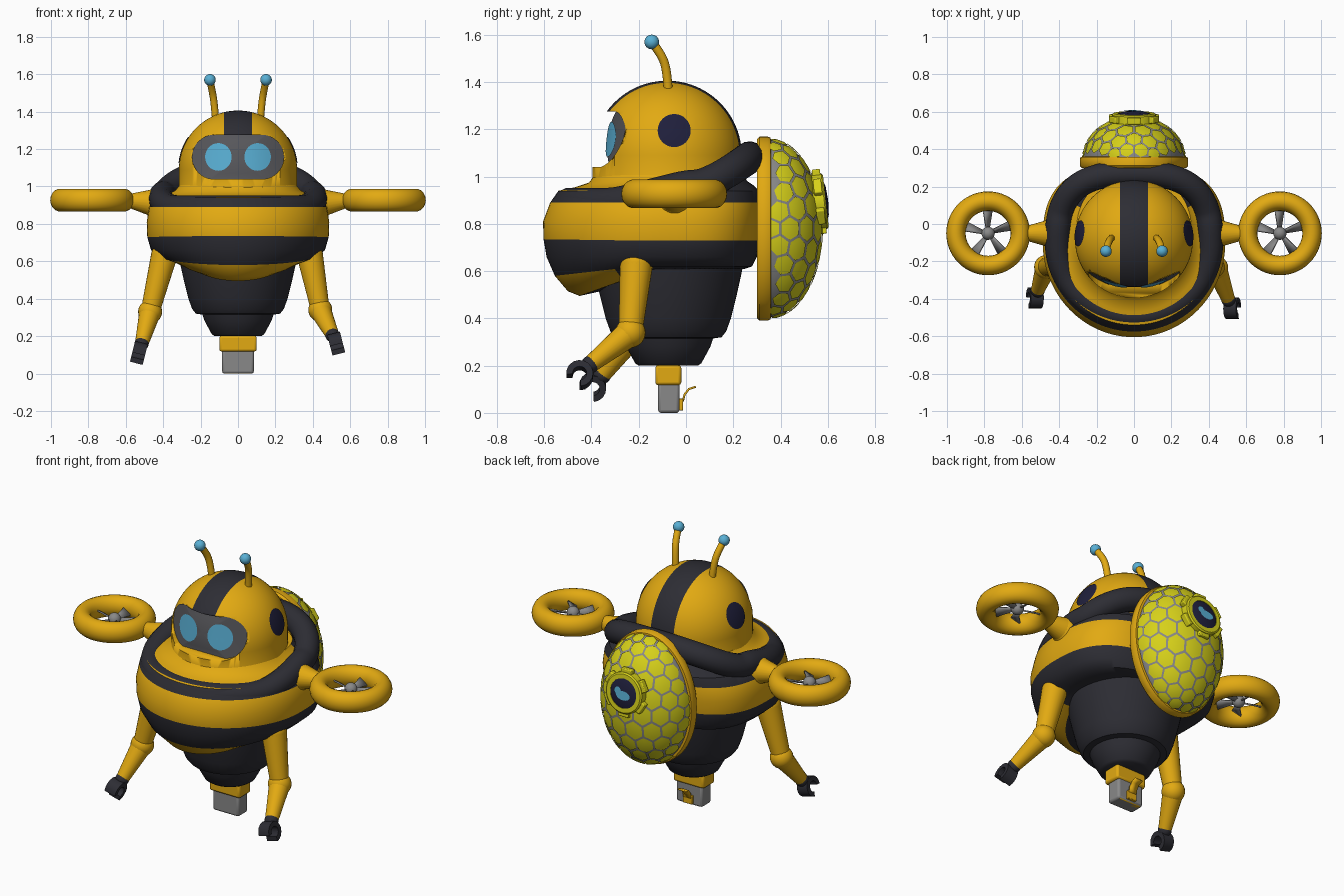
import bpy, bmesh, math
from math import sin, cos, pi, sqrt
from mathutils import Vector, Matrix

cube = bpy.data.objects.get("Cube")
if cube:
    bpy.data.objects.remove(cube, do_unlink=True)


def material(name, *rgb):
    m = bpy.data.materials.new(name)
    m.use_nodes = True
    m.diffuse_color = (*rgb, 1)
    m.node_tree.nodes["Principled BSDF"].inputs["Base Color"].default_value = (*rgb, 1)
    return m


YELLOW = material("amber yellow", 0.76, 0.40, 0.006)
DARK = material("charcoal", 0.026, 0.026, 0.034)
CYAN = material("sky cyan", 0.10, 0.43, 0.66)
VISOR = material("visor grey", 0.10, 0.10, 0.11)
METAL = material("metal grey", 0.25, 0.25, 0.25)
LIME = material("lime yellow", 0.68, 0.64, 0.01)
NAVY = material("navy", 0.014, 0.014, 0.045)


def finish(name, *mats, smooth=40):
    o = bpy.context.object
    o.name = name
    for m in mats:
        o.data.materials.append(m)
    bpy.ops.object.shade_smooth_by_angle(angle=math.radians(smooth))
    return o


def from_bmesh(bm, name, *mats, smooth=40):
    me = bpy.data.meshes.new(name)
    bm.to_mesh(me)
    bm.free()
    o = bpy.data.objects.new(name, me)
    bpy.context.collection.objects.link(o)
    bpy.ops.object.select_all(action="DESELECT")
    o.select_set(True)
    bpy.context.view_layer.objects.active = o
    return finish(name, *mats, smooth=smooth)


def loft(rings, cap=True):
    """Closed skin through rings of equal point count."""
    bm = bmesh.new()
    loops = [[bm.verts.new(p) for p in r] for r in rings]
    n = len(loops[0])
    for a, b in zip(loops, loops[1:]):
        for i in range(n):
            bm.faces.new((a[i], a[(i + 1) % n], b[(i + 1) % n], b[i]))
    if cap:
        bm.faces.new(loops[0])
        bm.faces.new(loops[-1])
    bmesh.ops.remove_doubles(bm, verts=bm.verts, dist=1e-5)
    bmesh.ops.recalc_face_normals(bm, faces=bm.faces)
    return bm


def lathe(profile, matrix, n=64):
    return loft([[matrix @ Vector((r * cos(2 * pi * i / n), r * sin(2 * pi * i / n), z))
                  for i in range(n)] for r, z in profile], cap=False)


def patch(name, outlines, surface, out, mat):
    """Thin plates: flat outlines draped on a surface function."""
    bm = bmesh.new()
    for pts in outlines:
        c = sum(pts, Vector((0, 0))) / len(pts)
        loops = [[bm.verts.new(surface(*(c + (p - c) * s))) for p in pts] for s in (1, .75, .5, .25)]
        mid = bm.verts.new(surface(*c))
        for i in range(len(pts)):
            j = (i + 1) % len(pts)
            for a, b in zip(loops, loops[1:]):
                bm.faces.new((a[i], a[j], b[j], b[i]))
            bm.faces.new((loops[-1][i], loops[-1][j], mid))
    bm.normal_update()
    bmesh.ops.reverse_faces(bm, faces=[f for f in bm.faces if f.normal.dot(Vector(out)) < 0])
    return from_bmesh(bm, name, mat)


def ellipse(cx, cy, rx, ry, n=32, turn=0):
    return [Vector((cx + rx * cos(turn + 2 * pi * i / n), cy + ry * sin(turn + 2 * pi * i / n))) for i in range(n)]


def ball(name, loc, r, mat):
    bpy.ops.mesh.primitive_uv_sphere_add(segments=24, ring_count=14, radius=r, location=loc)
    return finish(name, mat)


def limb(name, p, q, r1, r2, mat):
    p, q = Vector(p), Vector(q)
    bpy.ops.mesh.primitive_cone_add(vertices=24, radius1=r1, radius2=r2, depth=(q - p).length, location=(p + q) / 2)
    bpy.context.object.rotation_euler = (q - p).to_track_quat("Z", "Y").to_euler()
    return finish(name, mat)


def box(name, loc, size, mat, bevel=0.012, rot=(0, 0, 0)):
    bpy.ops.mesh.primitive_cube_add(size=1, location=loc, rotation=rot)
    o = bpy.context.object
    o.data.transform(Matrix.Diagonal((*size, 1)))
    b = o.modifiers.new("bevel", "BEVEL")
    b.width, b.segments = bevel, 2
    return finish(name, mat)


def tube(name, points, r, mat, cyclic=False):
    cu = bpy.data.curves.new(name, "CURVE")
    cu.dimensions, cu.bevel_depth, cu.bevel_resolution, cu.use_fill_caps = "3D", r, 5, True
    s = cu.splines.new("NURBS")
    s.points.add(len(points) - 1)
    for sp, p in zip(s.points, points):
        sp.co = (*p, 1)
    s.use_endpoint_u, s.use_cyclic_u, s.order_u, s.resolution_u = not cyclic, cyclic, 3, 6
    o = bpy.data.objects.new(name, cu)
    bpy.context.collection.objects.link(o)
    bpy.ops.object.select_all(action="DESELECT")
    o.select_set(True)
    bpy.context.view_layer.objects.active = o
    bpy.ops.object.convert(target="MESH")
    return finish(name, mat)


# Body shell: round in front, squarer behind
def outline(w, yf, yb, height, n=96, yc=-0.1):
    pts = []
    for i in range(n):
        s, c = sin(2 * pi * i / n), cos(2 * pi * i / n)
        if c >= 0:
            x, y = w * s, yc + (yf - yc) * c
        else:
            x, y = w * math.copysign(abs(s) ** 0.72, s), yc + (yb - yc) * (-c) ** 0.72
        pts.append(Vector((x, y, height(y))))
    return pts


def slope(zf, zb, yf):
    return lambda y: zf + (zb - zf) * min(1, max(0, (y - yf) / 0.35))


sections = [(.495, .62, .27, -.45, .22), (.515, .61, .33, -.50, .25), (.58, .62, .42, -.555, .28),
            (.66, .66, .465, -.59, .30), (.735, .73, .485, -.603, .31), (.81, .81, .488, -.605, .32),
            (.89, .89, .475, -.575, .32), (.94, .94, .44, -.54, .31), (.955, .96, .37, -.47, .29),
            (.975, .98, .335, -.41, .26), (1.01, 1.01, .31, -.385, .24)]
bm = loft([outline(w, yf, yb, slope(zf, zb, yf)) for zf, zb, w, yf, yb in sections])
for f in bm.faces:
    c = f.calc_center_median()
    chin = c.z < 0.60 and c.y < -0.2 and min(v.co.z for v in f.verts) < 0.575
    yellow = chin or 0.732 < c.z < 0.89 or (c.z > 0.945 and c.y < 0.1)
    f.material_index = 0 if yellow else 1
from_bmesh(bm, "body_shell", YELLOW, DARK)


# Collar tube rising toward the back
def collar_height(y):
    shoulder = max(0, 1 - abs(y - 0.0) / 0.3)
    return 0.885 + 0.075 * shoulder + 0.2 * max(0, (y - 0.02) / 0.26) ** 1.3


tube("collar", outline(.41, -.495, .27, collar_height, 40), 0.068, DARK, cyclic=True)

# Abdomen in two steps
abdomen = [(0, .2), (.125, .2), (.14, .21), (.178, .28), (.19, .315), (.225, .32), (.245, .345), (.265, .40),
           (.29, .5), (.312, .6), (.33, .72), (.33, .9), (0, .9)]
from_bmesh(lathe(abdomen, Matrix.Translation((0, -.075, 0))), "abdomen", DARK)

# Tail stinger with hook
box("tail_socket", (0, -.075, .16), (.2, .11, .085), YELLOW)
box("tail_block", (0, -.073, .065), (.17, .09, .13), METAL)
box("tail_plate", (0, -.072, .01), (.15, .08, .02), YELLOW, 0.006)
box("hook_base", (0, -.022, .035), (.06, .02, .05), YELLOW, 0.004)
bm = bmesh.new()
rows = [[bm.verts.new((x, y, z)) for x in (-.025, .025)]
        for y, z in ((-.018, .05), (-.01, .08), (.01, .105), (.04, .115))]
for a, b in zip(rows, rows[1:]):
    bm.faces.new((a[0], a[1], b[1], b[0]))
from_bmesh(bm, "tail_hook", YELLOW).modifiers.new("thickness", "SOLIDIFY").thickness = 0.009

# Head dome with stripe
HC, HR = Vector((0, -.08, 1.09)), 0.316
dome = [(HR * sin(a * pi / 48), HR * cos(a * pi / 48)) for a in range(25)]
bm = lathe(dome + [(HR, -.1), (.33, -.14), (0, -.14)], Matrix.Translation(HC))
for x in (-.075, .075):
    bmesh.ops.bisect_plane(bm, geom=bm.verts[:] + bm.edges[:] + bm.faces[:], plane_co=(x, 0, 0), plane_no=(1, 0, 0))
for f in bm.faces:
    c = f.calc_center_median()
    f.material_index = int(abs(c.x) < .075 and c.z > 0.97 and (c.y > -.1 or c.z > 1.2))
head = from_bmesh(bm, "head", YELLOW, DARK)


# Recessed visor and eyes
def visor_y(x, z, lift=0.0):
    return Vector((x, -.318 - (1.275 - z) * 0.11 + 1.3 * x * x - lift, z))


stadium = [Vector((math.copysign(.13, p.x) + p.x, p.y)) for p in ellipse(0, 1.158, .115, .118, 48, pi / 48)]
centre = Vector((0, 1.158))
rings = [[visor_y(*(centre + (p - centre) * s)) for p in stadium] for s in (.05, .3, .55, .8, 1)]
rings.append([Vector((p.x, -.7, p.y)) for p in stadium])
cutter = from_bmesh(loft(rings), "visor_cutter", YELLOW)
cutter.hide_render = True
cut = head.modifiers.new("visor_recess", "BOOLEAN")
cut.object, cut.operation, cut.solver = cutter, "DIFFERENCE", "EXACT"
bpy.context.view_layer.objects.active = head
bpy.ops.object.modifier_apply(modifier=cut.name)
bpy.data.objects.remove(cutter, do_unlink=True)
patch("visor", [stadium], lambda x, z: visor_y(x, z, .003), (0, -1, 0), VISOR)
patch("eyes", [ellipse(s * .105, 1.158, .071, .074) for s in (-1, 1)],
      lambda x, z: visor_y(x, z, .007), (0, -1, 0), CYAN)


# One claw: a C-shaped ring segment
def claw(name, loc, side):
    m = Matrix.Translation(loc) @ Matrix.Rotation(-.25 * side, 4, "Y")
    rings = []
    for i in range(13):
        a = math.radians(-85 + 270 * i / 12)
        rings.append([m @ Vector((x, r * cos(a), r * sin(a)))
                      for x, r in ((-.035, .03), (.035, .03), (.035, .057), (-.035, .057))])
    from_bmesh(loft(rings), name, DARK, smooth=30)


poses = {"left": (1, (.385, -.21, .63), (.44, -.235, .34), (.505, -.405, .205), (.525, -.45, .16)),
         "right": (-1, (-.395, -.21, .63), (-.47, -.23, .33), (-.515, -.355, .16), (-.53, -.395, .11))}
for label, (s, shoulder, elbow, wrist, hand) in poses.items():
    # Ear disc and antenna
    patch(label + "_ear", [ellipse(-.05, 1.195, .07, .07)], lambda y, z: Vector(
        (s * sqrt((HR + .004) ** 2 - (y - HC.y) ** 2 - (z - HC.z) ** 2), y, z)), (s, 0, 0), NAVY)
    tube(label + "_antenna", [(s * .12, -.075, 1.36), (s * .127, -.08, 1.45), (s * .14, -.105, 1.52),
                              (s * .15, -.145, 1.57)], .019, YELLOW)
    ball(label + "_antenna_tip", (s * .15, -.145, 1.57), .031, CYAN)
    # Arm
    ball(label + "_shoulder", shoulder, .07, YELLOW)
    limb(label + "_upper_arm", shoulder, elbow, .07, .05, YELLOW)
    ball(label + "_elbow", elbow, .064, YELLOW)
    limb(label + "_forearm", elbow, wrist, .058, .036, YELLOW)
    ball(label + "_wrist", wrist, .038, DARK)
    claw(label + "_claw", hand, s)
    # Rotor ring, mount, hub and blades
    hub = Vector((s * .78, -.05, .927))
    bpy.ops.mesh.primitive_torus_add(major_radius=.172, minor_radius=.052, major_segments=56, minor_segments=18,
                                     location=hub)
    bpy.context.object.scale.z = 1.17
    finish(label + "_rotor_ring", YELLOW)
    ball(label + "_rotor_mount", (s * .435, -.05, .91), .08, YELLOW)
    limb(label + "_rotor_neck", (s * .44, -.05, .912), (s * .6, -.05, .925), .078, .032, YELLOW)
    ball(label + "_rotor_hub", hub, .035, METAL)
    bm = bmesh.new()
    for k in range(5):
        m = Matrix.Translation(hub) @ Matrix.Rotation(pi / 2 + k * 2 * pi / 5, 4, "Z") @ Matrix.Rotation(.6, 4, "X")
        bm.faces.new([bm.verts.new(m @ Vector(p)) for p in
                      ((.02, -.01, 0), (.135, -.032, 0), (.135, .032, 0), (.02, .01, 0))])
    from_bmesh(bm, label + "_rotor_blades", METAL).modifiers.new("thickness", "SOLIDIFY").thickness = .008

# Backpack rim and dome
TURN = Matrix.Rotation(-pi / 2, 4, "X")
PC, PR = Vector((0, .35, .78)), Vector((.272, .225, .375))
rim = [(0, -.05), (.97, -.05), (1, -.038), (1, -.005), (.985, .008), (.95, .01), (0, .01)]
from_bmesh(lathe(rim, Matrix.Translation(PC) @ Matrix.Diagonal((.29, 1, .39, 1)) @ TURN), "backpack_rim", YELLOW)
shell = [(sin(a * pi / 40), cos(a * pi / 40)) for a in range(21)]
from_bmesh(lathe(shell, Matrix.Translation(PC) @ Matrix.Diagonal((*PR, 1)) @ TURN), "backpack_dome", METAL)


# Hexagonal dome plates
def on_dome(u, v, lift=1.02):
    p = Vector((u / .39, v / .48))
    rho = min(p.length, .985)
    d = p.normalized() if p.length > 1e-6 else p
    a = rho * pi / 2
    return PC + Vector((PR.x * sin(a) * d.x, PR.y * cos(a), PR.z * sin(a) * d.y)) * lift


hexes = []
for row in range(-6, 7):
    for col in range(-5, 6):
        u, v = (col + (row % 2) / 2) * .096, row * .083
        if Vector((u / .39, v / .48)).length < 1.0:
            hexes.append(ellipse(u, v, .049, .049, 6, pi / 6))
patch("dome_plates", hexes, on_dome, (0, 1, 0), LIME)

# Porthole with tabbed frame
PORT = Matrix.Translation((0, .57, .895)) @ Matrix.Rotation(.11, 4, "X") @ TURN
frame = [(.085, -.03), (.118, -.03), (.118, .015), (.11, .022), (.085, .022), (.085, -.03)]
from_bmesh(lathe(frame, PORT), "porthole_frame", LIME)
for k in range(6):
    m = PORT @ Matrix.Rotation(pi / 2 + k * pi / 3, 4, "Z") @ Matrix.Translation((.115, 0, -.006))
    box("porthole_tab", m.translation, (.045, .07, .035), LIME, .005, m.to_euler())
from_bmesh(lathe([(0, -.02), (.09, -.02), (.088, .018), (.06, .028), (0, .032)], PORT), "porthole_glass", NAVY)
patch("porthole_emblem", [ellipse(-.008, .008, .045, .026), ellipse(.03, -.014, .022, .022)],
      lambda x, y: PORT @ Vector((x, y, .035)), (0, 1, 0), CYAN)
